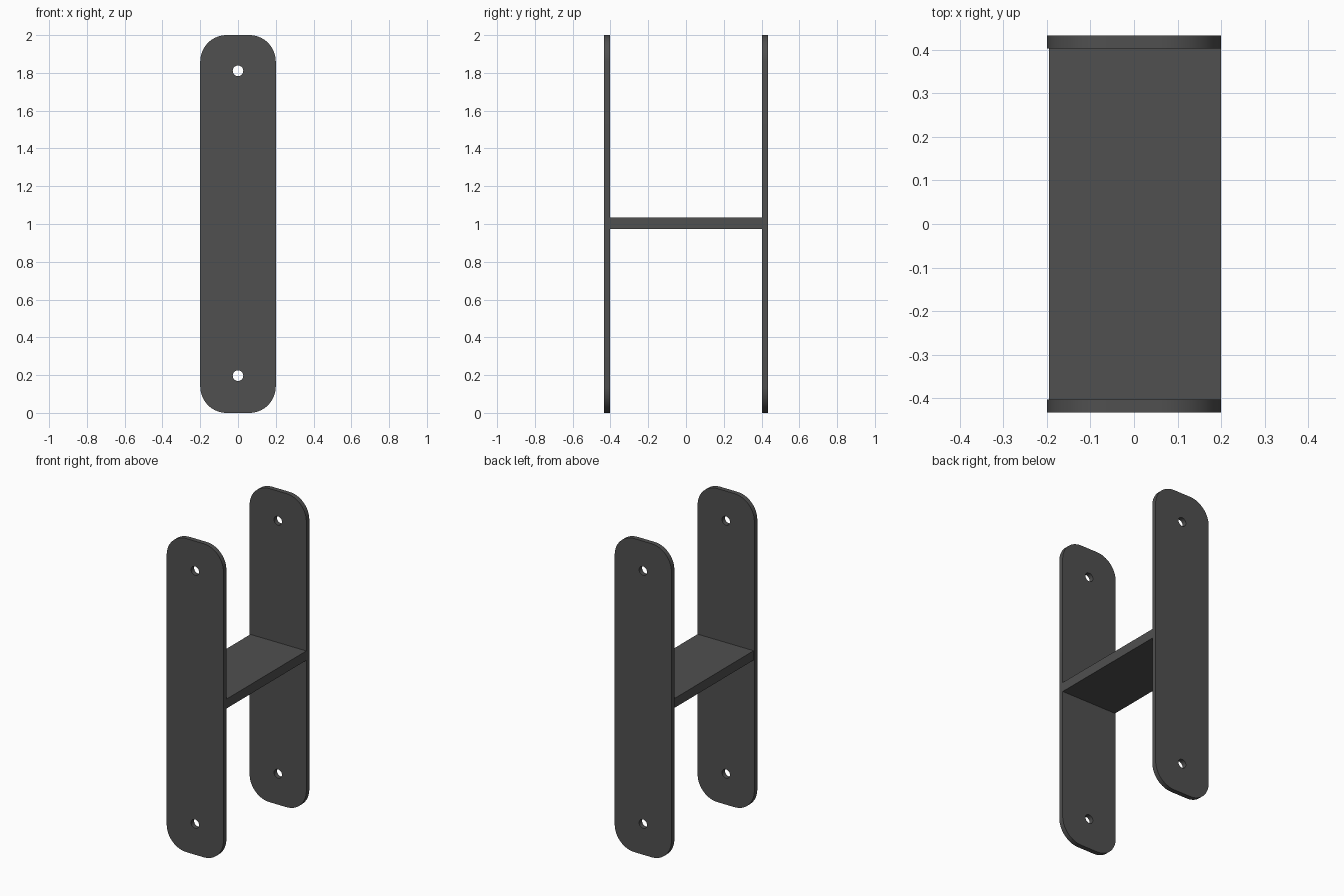
import bpy
from math import pi, sin, cos, radians

if "Cube" in bpy.data.objects:
    bpy.data.objects.remove(bpy.data.objects["Cube"])

PLATE_W, PLATE_H, PLATE_T = 0.40, 2.00, 0.03
PLATE_Y = 0.418            # plate centre distance from the middle
CORNER_R, HOLE_R = 0.14, 0.028

dark = bpy.data.materials.new("dark_steel")
dark.diffuse_color = (0.08, 0.08, 0.08, 1)
dark.use_nodes = True
dark.node_tree.nodes["Principled BSDF"].inputs["Base Color"].default_value = dark.diffuse_color


def arc(cx, cy, r, start, sweep, n):
    return [(cx + r * cos(start + sweep * i / n), cy + r * sin(start + sweep * i / n))
            for i in range(n + 1)]


def add_loop(curve, points):
    spline = curve.splines.new('POLY')
    spline.points.add(len(points) - 1)
    for p, (x, y) in zip(spline.points, points):
        p.co = (x, y, 0, 1)
    spline.use_cyclic_u = True


# Plate profile: rounded rectangle with two bolt holes
curve = bpy.data.curves.new("plate_profile", 'CURVE')
curve.dimensions = '2D'
curve.fill_mode = 'BOTH'
curve.extrude = PLATE_T / 2
ix, iz = PLATE_W / 2 - CORNER_R, PLATE_H / 2 - CORNER_R
outline = []
for k, (sx, sz) in enumerate([(1, 1), (-1, 1), (-1, -1), (1, -1)]):
    outline += arc(sx * ix, 1 + sz * iz, CORNER_R, k * pi / 2, pi / 2, 16)
add_loop(curve, outline)
for z in (0.197, 1.811):
    add_loop(curve, arc(0, z, HOLE_R, 0, 2 * pi, 32)[:-1])

# Front and back plates, extruded from the profile
for name, side in (("front_plate", -1), ("back_plate", 1)):
    plate = bpy.data.objects.new(name, curve.copy())
    bpy.context.collection.objects.link(plate)
    plate.location.y = side * PLATE_Y
    plate.rotation_euler.x = pi / 2
    bpy.ops.object.select_all(action='DESELECT')
    plate.select_set(True)
    bpy.context.view_layer.objects.active = plate
    bpy.ops.object.convert(target='MESH')
    plate = bpy.context.object
    # Weld caps to the rim
    bpy.ops.object.mode_set(mode='EDIT')
    bpy.ops.mesh.select_all(action='SELECT')
    bpy.ops.mesh.remove_doubles(threshold=0.0001)
    bpy.ops.mesh.normals_make_consistent(inside=False)
    bpy.ops.object.mode_set(mode='OBJECT')
    bpy.ops.object.shade_smooth_by_angle(angle=radians(30))
    plate.data.materials.append(dark)

# Cross web joining the plates, slightly short of the left edge
x0, x1, z0, z1 = -0.195, 0.20, 0.974, 1.034
bpy.ops.mesh.primitive_cube_add(size=1, location=((x0 + x1) / 2, 0, (z0 + z1) / 2))
web = bpy.context.object
web.name = "cross_web"
web.scale = (x1 - x0, 2 * PLATE_Y - PLATE_T, z1 - z0)
bpy.ops.object.transform_apply(location=False, rotation=False, scale=True)
web.data.materials.append(dark)
